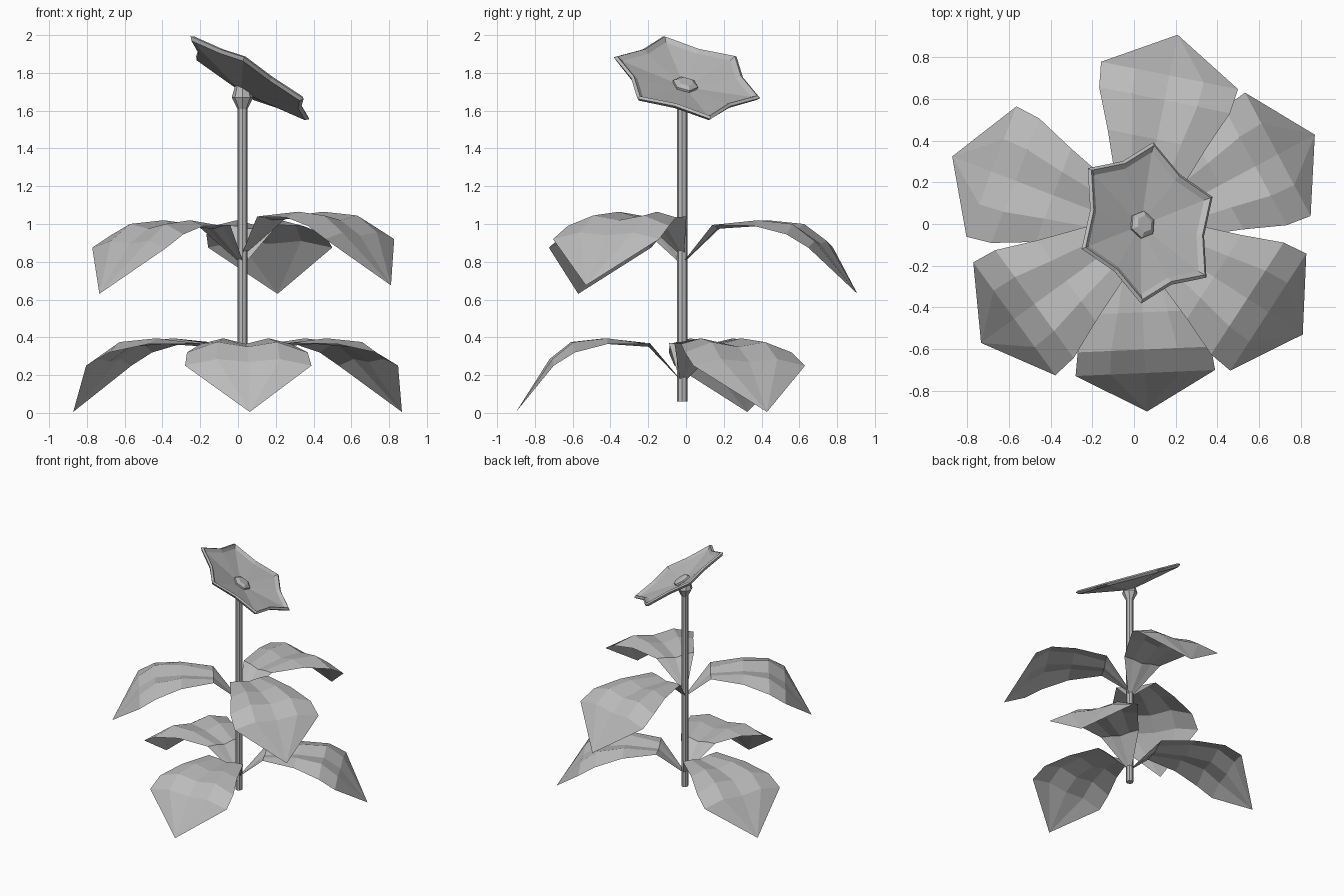
import bpy, bmesh, math
from mathutils import Vector, Matrix

cube = bpy.data.objects.get("Cube")
if cube:
    bpy.data.objects.remove(cube)

grey = bpy.data.materials.new("plain grey")
grey.use_nodes = True
grey.diffuse_color = (0.5, 0.5, 0.5, 1)
grey.node_tree.nodes["Principled BSDF"].inputs["Base Color"].default_value = (0.5, 0.5, 0.5, 1)

STEM = Vector((0.024, -0.02, 0))


def finish(name, bm, matrix, recalc=True):
    if recalc:
        bmesh.ops.recalc_face_normals(bm, faces=bm.faces)
    mesh = bpy.data.meshes.new(name)
    bm.to_mesh(mesh)
    bm.free()
    mesh.materials.append(grey)
    obj = bpy.data.objects.new(name, mesh)
    obj.matrix_world = matrix
    bpy.context.collection.objects.link(obj)
    return obj


def loft(name, rings, matrix):
    """Closed solid skinned through equal-length rings of points."""
    bm = bmesh.new()
    loops = [[bm.verts.new(p) for p in ring] for ring in rings]
    n = len(loops[0])
    for a, b in zip(loops, loops[1:]):
        for i in range(n):
            j = (i + 1) % n
            bm.faces.new((a[i], a[j], b[j], b[i]))
    bm.faces.new(loops[0][::-1])
    bm.faces.new(loops[-1])
    return finish(name, bm, matrix)


def ring(n, radius, z, notch=1.0):
    """Polygon, or a star when every second corner is pulled in."""
    pts = []
    for i in range(n):
        r = radius * (notch if i % 2 else 1)
        a = math.tau * i / n
        pts.append((r * math.cos(a), r * math.sin(a), z))
    return pts


# Leaf rows: distance out, half width, heights of crease, shoulder and edge
LEAF = [
    (0.00, 0.012, 0.000, 0.000, 0.000),
    (0.19, 0.150, 0.185, 0.200, 0.205),
    (0.43, 0.240, 0.200, 0.230, 0.200),
    (0.62, 0.320, 0.185, 0.210, 0.155),
    (0.74, 0.335, 0.105, 0.120, 0.085),
]


def leaf(name, angle, height, length):
    bm = bmesh.new()
    rows = []
    for r, w, crease, shoulder, edge in LEAF:
        cross = ((-w, edge), (-w / 2, shoulder), (0, crease), (w / 2, shoulder), (w, edge))
        rows.append([bm.verts.new((r * length, y, z)) for y, z in cross])
    for a, b in zip(rows, rows[1:]):
        for i in range(4):
            bm.faces.new((a[i], b[i], b[i + 1], a[i + 1]))
    tip = bm.verts.new((0.937 * length, 0, -0.16))
    for i in range(4):
        bm.faces.new((rows[-1][i], tip, rows[-1][i + 1]))
    place = Matrix.Translation(STEM + Vector((0, 0, height)))
    finish(name, bm, place @ Matrix.Rotation(math.radians(angle), 4, "Z"), recalc=False)


# Two tiers of three leaves
leaf("lower_leaf_front", -87.5, 0.165, 0.94)
leaf("lower_leaf_left", 28, 0.165, 1.02)
leaf("lower_leaf_right", 159, 0.165, 1.025)
leaf("upper_leaf_back", 78.7, 0.79, 1.01)
leaf("upper_leaf_right", 216, 0.79, 1.0)
leaf("upper_leaf_left", -33, 0.835, 1.0)

# Stem and the flared cup under the flower
loft("stem", [ring(8, 0.027, 0.06), ring(8, 0.027, 1.64)], Matrix.Translation(STEM))
loft("flower_cup", [ring(8, 0.027, 1.61), ring(8, 0.057, 1.67), ring(8, 0.04, 1.73)],
     Matrix.Translation(STEM))

# Tilted frame of the flower, with its x axis on one petal point
normal = Vector((0.508, 0.196, 0.838)).normalized()
x_axis = Vector((0.315, 0.125, -0.22))
x_axis = (x_axis - normal * x_axis.dot(normal)).normalized()
y_axis = normal.cross(x_axis)
tilt = Matrix((x_axis, y_axis, normal)).transposed().to_4x4()
tilt = Matrix.Translation((0.065, 0.006, 1.778)) @ tilt

# Star-shaped shallow bowl with a thin rim
loft("flower_bowl", [
    ring(12, 0.045, -0.085),
    ring(12, 0.385, -0.022, 0.8),
    ring(12, 0.403, -0.004, 0.79),
    ring(12, 0.385, 0.006, 0.79),
    ring(12, 0.355, -0.012, 0.79),
    ring(12, 0.06, -0.055),
], tilt)

# Raised six-sided centre
loft("flower_centre", [ring(6, 0.068, -0.06), ring(6, 0.068, -0.042), ring(6, 0.042, -0.028)], tilt)
